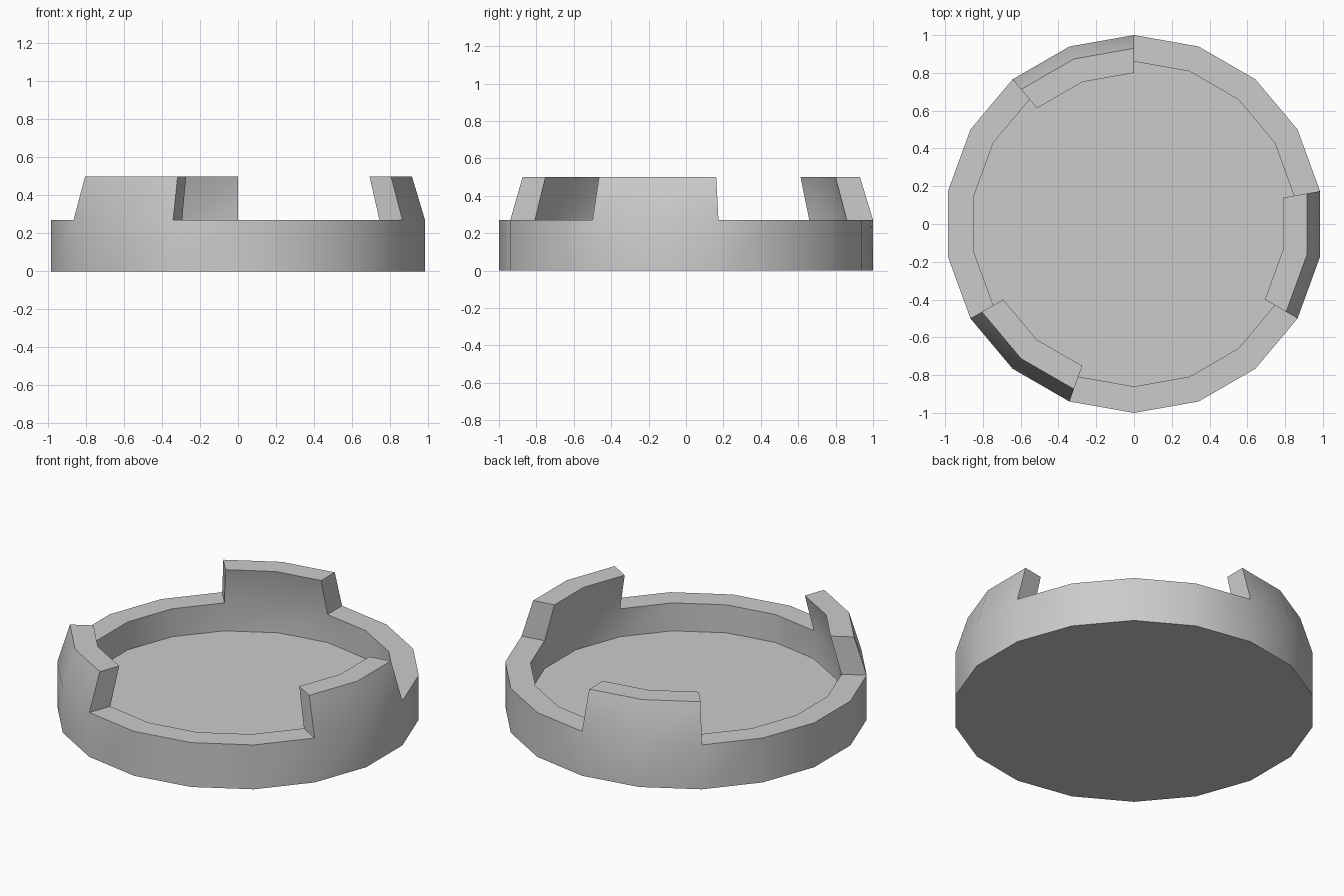
import bpy, bmesh
from math import sin, cos, radians

if "Cube" in bpy.data.objects:
    bpy.data.objects.remove(bpy.data.objects["Cube"])

SIDES = 18
STEP = 360 / SIDES
bm = bmesh.new()

def ring(radius, z):
    """Polygon of vertices with its first corner pointing at +y."""
    return [bm.verts.new((radius * cos(radians(90 + STEP * i)),
                          radius * sin(radians(90 + STEP * i)), z))
            for i in range(SIDES)]

def bridge(a, b):
    return [bm.faces.new((a[i], a[(i + 1) % SIDES], b[(i + 1) % SIDES], b[i]))
            for i in range(SIDES)]

# Dish: outer wall, flat rim, inner wall, floor and underside
outer_low, outer_top = ring(1.0, 0), ring(1.0, 0.27)
inner_top, inner_low = ring(0.86, 0.27), ring(0.86, 0.10)
bridge(outer_low, outer_top)
rim = bridge(outer_top, inner_top)
bridge(inner_top, inner_low)
bm.faces.new(inner_low)
bm.faces.new(outer_low[::-1])

# Three retaining tabs: two rim segments each, raised and leaning inward
for start in (0, 6, 12):
    region = rim[start:start + 2]
    out = bmesh.ops.extrude_face_region(bm, geom=region)["geom"]
    for v in (g for g in out if isinstance(g, bmesh.types.BMVert)):
        v.co.x *= 0.93
        v.co.y *= 0.93
        v.co.z = 0.50
    old = [f for f in region if f.is_valid]
    if old:
        bmesh.ops.delete(bm, geom=old, context='FACES')

assert all(e.is_manifold for e in bm.edges)
bmesh.ops.recalc_face_normals(bm, faces=bm.faces[:])
mesh = bpy.data.meshes.new("round_cap")
bm.to_mesh(mesh)
bm.free()
cap = bpy.data.objects.new("round_cap", mesh)
bpy.context.collection.objects.link(cap)

# Smooth round walls, crisp rim and tab edges
bpy.context.view_layer.objects.active = cap
cap.select_set(True)
bpy.ops.object.shade_smooth_by_angle(angle=radians(30))
